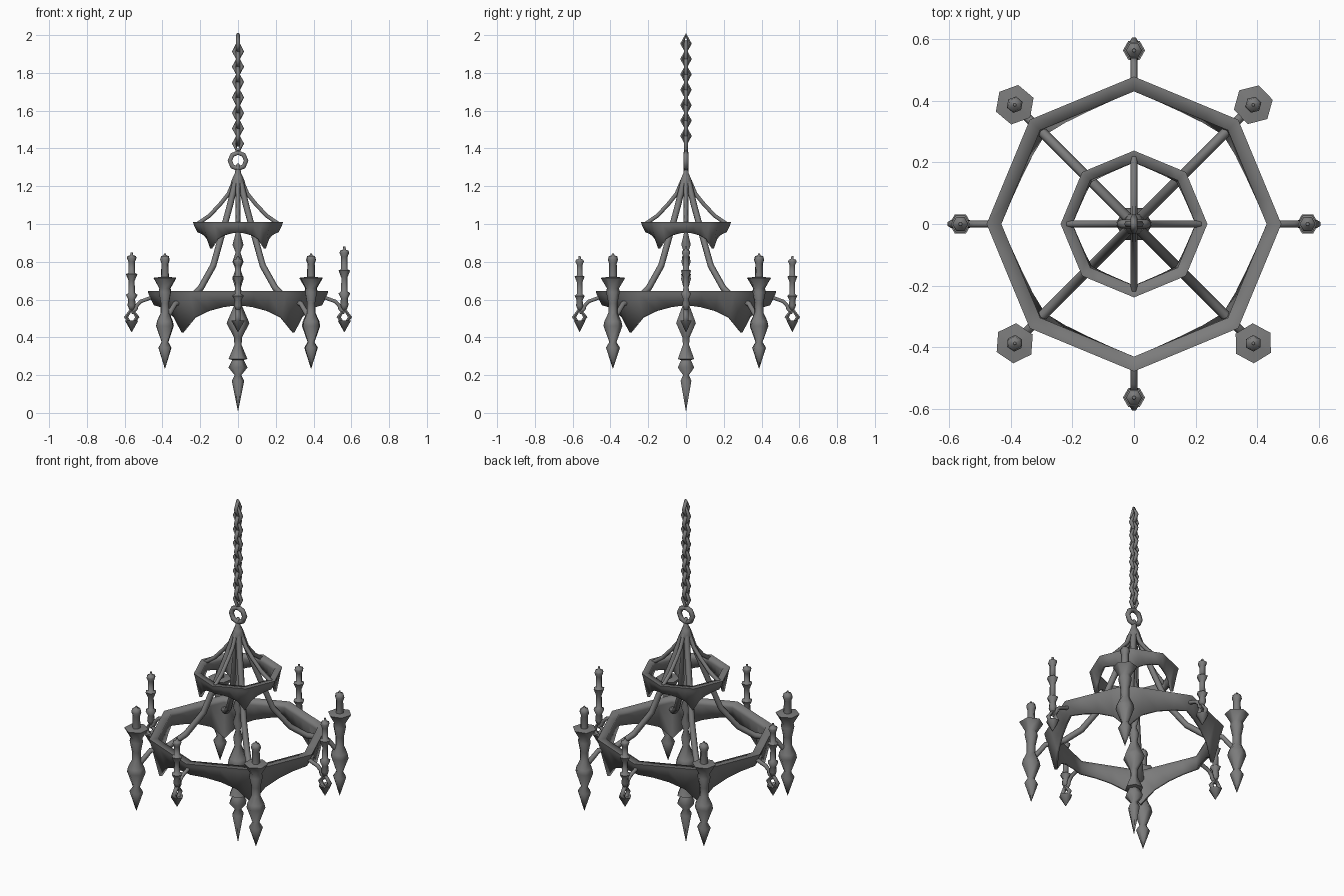
import bpy, bmesh
from math import sin, cos, pi, radians
from mathutils import Vector

if "Cube" in bpy.data.objects:
    bpy.data.objects.remove(bpy.data.objects["Cube"])

IRON = bpy.data.materials.new('dark_iron')
IRON.diffuse_color = (0.2, 0.2, 0.2, 1)
IRON.use_nodes = True
IRON.node_tree.nodes["Principled BSDF"].inputs["Base Color"].default_value = IRON.diffuse_color


def finish(ob, smooth):
    ob.data.materials.append(IRON)
    bpy.ops.object.select_all(action='DESELECT')
    bpy.context.view_layer.objects.active = ob
    ob.select_set(True)
    if ob.type == 'CURVE':
        bpy.ops.object.convert(target='MESH')
    bpy.ops.object.shade_smooth_by_angle(angle=radians(smooth))


def mesh_object(name, verts, faces, smooth=75):
    me = bpy.data.meshes.new(name)
    me.from_pydata(verts, [], faces)
    bm = bmesh.new()
    bm.from_mesh(me)
    bmesh.ops.recalc_face_normals(bm, faces=bm.faces)
    bm.to_mesh(me)
    bm.free()
    ob = bpy.data.objects.new(name, me)
    bpy.context.collection.objects.link(ob)
    finish(ob, smooth)


def lathe(name, profile, x=0, y=0, sides=6, turn=0.0):
    """Spin (radius, z) points, bottom to top, around a vertical axis."""
    verts = [(x + r * cos(turn + 2 * pi * k / sides), y + r * sin(turn + 2 * pi * k / sides), z)
             for r, z in profile for k in range(sides)]
    faces = [(i * sides + k, i * sides + (k + 1) % sides,
              (i + 1) * sides + (k + 1) % sides, (i + 1) * sides + k)
             for i in range(len(profile) - 1) for k in range(sides)]
    faces += [tuple(range(sides)), tuple(range(len(verts) - sides, len(verts)))]
    mesh_object(name, verts, faces)


def tube(name, points, radius, closed=False):
    cu = bpy.data.curves.new(name, 'CURVE')
    cu.dimensions = '3D'
    cu.bevel_depth = radius
    cu.bevel_resolution = 1
    cu.use_fill_caps = True
    sp = cu.splines.new('POLY')
    sp.points.add(len(points) - 1)
    for p, co in zip(sp.points, points):
        p.co = (*co, 1)
    sp.use_cyclic_u = closed
    ob = bpy.data.objects.new(name, cu)
    bpy.context.collection.objects.link(ob)
    finish(ob, 75)


def radial(profile, angle):
    return [(r * cos(angle), r * sin(angle), z) for r, z in profile]


def skirt_ring(name, r_out, r_in, z_top, depths, inset):
    """Octagonal band whose lower edge dips to a point at the diagonals."""
    n = len(depths) - 1
    verts = []
    for edge in range(8):
        a = Vector((cos(edge * pi / 4), sin(edge * pi / 4)))
        b = Vector((cos((edge + 1) * pi / 4), sin((edge + 1) * pi / 4)))
        for i in range(n):
            p = a.lerp(b, i / n)
            d = depths[i] if edge % 2 == 0 else depths[n - i]
            r_low = r_out - 0.02 - (inset - 0.02) * d / depths[-1]
            for r, z in ((r_out, z_top), (r_out - 0.006, z_top - 0.02), (r_low, z_top - d),
                         (r_low - 0.015, z_top - d), (r_in, z_top - 0.02), (r_in, z_top)):
                verts.append((p.x * r, p.y * r, z))
    m = len(verts) // 6
    faces = [(s * 6 + j, s * 6 + (j + 1) % 6, (s + 1) % m * 6 + (j + 1) % 6, (s + 1) % m * 6 + j)
             for s in range(m) for j in range(6)]
    mesh_object(name, verts, faces, 100)


# Two octagonal bands
skirt_ring('lower_ring', 0.478, 0.43, 0.645, (0.075, 0.085, 0.105, 0.14, 0.22), 0.055)
skirt_ring('upper_ring', 0.238, 0.20, 1.01, (0.055, 0.06, 0.07, 0.09, 0.14), 0.03)

# Central column with finial spike
lathe('column', [(0.001, 0.01), (0.033, 0.17), (0.018, 0.20), (0.05, 0.24), (0.03, 0.28),
                 (0.05, 0.285), (0.019, 0.36), (0.022, 0.40), (0.06, 0.475), (0.05, 0.50),
                 (0.02, 0.57), (0.028, 0.62), (0.014, 0.66), (0.03, 0.71), (0.013, 0.76),
                 (0.029, 0.80), (0.013, 0.85), (0.029, 0.89), (0.013, 0.95), (0.014, 1.18),
                 (0.034, 1.20), (0.038, 1.22), (0.026, 1.25), (0.016, 1.27), (0.012, 1.31),
                 (0.004, 1.32)])

# Curved hanging rods
for k in range(4):
    tube('upper_rod', radial([(0.02, 1.23), (0.05, 1.16), (0.09, 1.11), (0.15, 1.045), (0.215, 1.0)],
                             k * pi / 2), 0.012)
    tube('lower_rod', radial([(0.02, 1.22), (0.06, 1.10), (0.11, 0.97), (0.185, 0.78),
                              (0.28, 0.66), (0.37, 0.60), (0.45, 0.58)], pi / 4 + k * pi / 2), 0.017)

# Slender candles on curved arms, with an open diamond drop beneath
for k, top in enumerate((0.87, 0.82, 0.84, 0.82)):
    ang = k * pi / 2
    tube('candle_arm', radial([(0.565, 0.53), (0.54, 0.55), (0.535, 0.57), (0.515, 0.59),
                               (0.46, 0.61)], ang), 0.011)
    cx, cy = 0.563 * cos(ang), 0.563 * sin(ang)
    tube('drop_loop', radial([(0.563, 0.465), (0.593, 0.507), (0.563, 0.55), (0.533, 0.507)], ang),
         0.013, True)
    lathe('drop_tip', [(0.001, 0.428), (0.036, 0.49), (0.014, 0.485)], cx, cy)
    s = (top - 0.55) / 0.29
    lathe('slim_candle', [(r, 0.55 + h * s) for r, h in (
        (0.01, -0.01), (0.022, 0.02), (0.018, 0.05), (0.031, 0.075), (0.017, 0.085),
        (0.016, 0.15), (0.031, 0.185), (0.017, 0.19), (0.017, 0.25), (0.026, 0.27),
        (0.022, 0.28), (0.008, 0.285), (0.006, 0.30))], cx, cy)

# Heavy torch-like candles at the diagonals
for k in range(4):
    ang = pi / 4 + k * pi / 2
    tube('torch_bracket', radial([(0.43, 0.58), (0.47, 0.58), (0.51, 0.53), (0.545, 0.49)], ang), 0.014)
    cx, cy = 0.547 * cos(ang), 0.547 * sin(ang)
    lathe('torch', [(0.001, 0.235), (0.037, 0.345), (0.019, 0.375), (0.05, 0.46), (0.045, 0.485),
                    (0.024, 0.53), (0.024, 0.58), (0.036, 0.64), (0.032, 0.66), (0.065, 0.715),
                    (0.022, 0.72), (0.02, 0.79), (0.027, 0.81), (0.022, 0.83), (0.008, 0.833),
                    (0.005, 0.845)], cx, cy, turn=0.25 + 0.1 * k)

# Eyelet above the column
tube('hanging_eye', [(0.043 * sin(a * pi / 4), 0, 1.335 + 0.043 * cos(a * pi / 4)) for a in range(8)],
     0.014, True)

# Chain of diamond links in alternating planes
for k in range(7):
    z = 1.425 + k * 0.0815
    tube('chain_link_a', [(0, 0, z - 0.05), (0.021, 0, z), (0, 0, z + 0.05), (-0.021, 0, z)], 0.011, True)
    z = z + 0.041
    tube('chain_link_b', [(0, 0, z - 0.046), (0, 0.021, z), (0, 0, z + 0.046), (0, -0.021, z)], 0.011, True)
